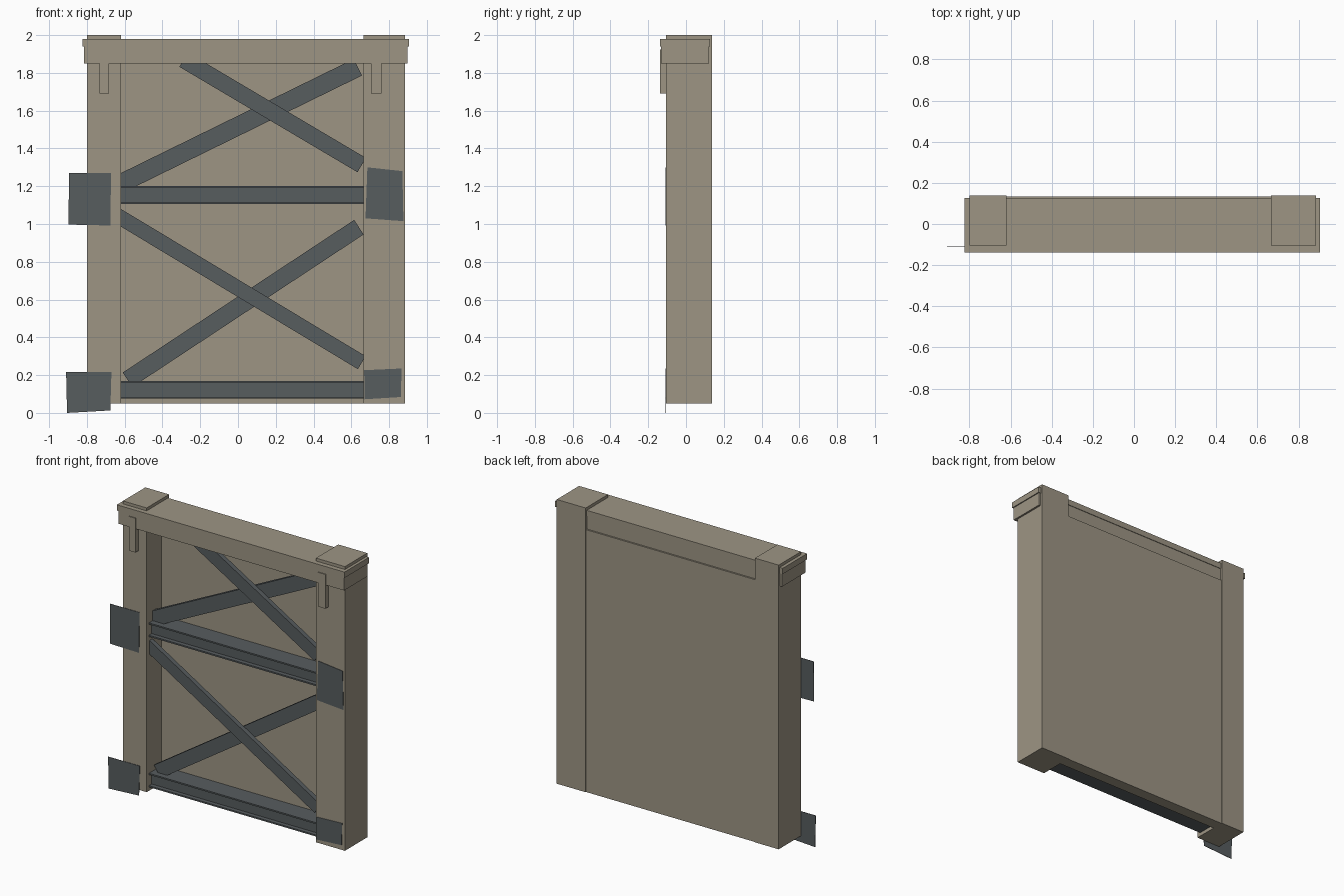
import bpy
import math

cube = bpy.data.objects.get("Cube")
if cube:
    bpy.data.objects.remove(cube, do_unlink=True)


def make_material(name, rgb):
    mat = bpy.data.materials.new(name)
    mat.use_nodes = True
    mat.diffuse_color = (*rgb, 1)
    bsdf = mat.node_tree.nodes["Principled BSDF"]
    bsdf.inputs["Base Color"].default_value = (*rgb, 1)
    bsdf.inputs["Roughness"].default_value = 0.8
    return mat


stone = make_material("warm_stone", (0.337, 0.30, 0.231))
steel = make_material("dark_steel", (0.095, 0.109, 0.114))


def prism(name, outline, y0, y1, mat):
    """Extrude an outline in x, z (clockwise seen from the front) from y0 back to y1."""
    n = len(outline)
    verts = [(x, y, z) for y in (y0, y1) for x, z in outline]
    faces = [tuple(reversed(range(n))), tuple(range(n, 2 * n))]
    faces += [(i, (i + 1) % n, (i + 1) % n + n, i + n) for i in range(n)]
    mesh = bpy.data.meshes.new(name)
    mesh.from_pydata(verts, [], faces)
    mesh.materials.append(mat)
    obj = bpy.data.objects.new(name, mesh)
    bpy.context.collection.objects.link(obj)
    return obj


def box(name, x, y, z, mat):
    outline = [(x[0], z[0]), (x[0], z[1]), (x[1], z[1]), (x[1], z[0])]
    return prism(name, outline, y[0], y[1], mat)


def brace(name, start, end, width, y, mat):
    """Flat bar between two points in the x, z plane."""
    dx, dz = end[0] - start[0], end[1] - start[1]
    length = math.hypot(dx, dz)
    nx, nz = -dz / length * width / 2, dx / length * width / 2
    outline = [(start[0] - nx, start[1] - nz), (start[0] + nx, start[1] + nz),
               (end[0] + nx, end[1] + nz), (end[0] - nx, end[1] - nz)]
    return prism(name, outline, y[0], y[1], mat)


# Side posts and the wall panel between them
INNER = (-0.62, 0.665)
box("right_post", (-0.80, INNER[0]), (-0.105, 0.138), (0.05, 2.0), stone)
box("left_post", (INNER[1], 0.885), (-0.105, 0.138), (0.05, 2.0), stone)
box("back_panel", INNER, (0.055, 0.134), (0.05, 1.85), stone)

# Top lintel with a slightly wider slab
box("lintel", (-0.815, 0.898), (-0.132, 0.123), (1.85, 1.94), stone)
box("lintel_slab", (-0.823, 0.905), (-0.138, 0.127), (1.94, 1.98), stone)

# Small hanging brackets under the slab
for name, x in (("right_bracket", (-0.732, -0.682)), ("left_bracket", (0.704, 0.76))):
    box(name, x, (-0.138, -0.1), (1.69, 1.925), stone)

# Horizontal flanged beams
for name, z in (("lower_beam", 0.075), ("middle_beam", 1.107)):
    top = z + 0.095
    box(name + "_web", INNER, (-0.05, 0.055), (z + 0.01, top - 0.01), steel)
    box(name + "_bottom_flange", INNER, (-0.08, 0.055), (z, z + 0.01), steel)
    box(name + "_top_flange", INNER, (-0.08, 0.055), (top - 0.01, top), steel)

# Crossed diagonal braces, falling ones in front
FRONT, REAR = (-0.075, -0.042), (-0.04, -0.007)
brace("lower_falling_brace", (-0.64, 1.045), (0.655, 0.266), 0.08, FRONT, steel)
brace("lower_rising_brace", (-0.585, 0.175), (0.64, 0.983), 0.092, REAR, steel)
brace("upper_falling_brace", (-0.288, 1.87), (0.655, 1.312), 0.088, FRONT, steel)
brace("upper_rising_brace", (-0.63, 1.21), (0.635, 1.83), 0.098, REAR, steel)

# Thin, slightly crooked gusset plates on the front
plates = {
    "upper_right_plate": [(-0.897, 0.997), (-0.895, 1.27), (-0.672, 1.27), (-0.676, 0.992)],
    "lower_right_plate": [(-0.905, 0.0), (-0.91, 0.217), (-0.67, 0.217), (-0.676, 0.013)],
    "upper_left_plate": [(0.675, 1.03), (0.685, 1.30), (0.87, 1.28), (0.876, 1.015)],
    "lower_left_plate": [(0.67, 0.072), (0.668, 0.226), (0.866, 0.235), (0.862, 0.084)],
}
for name, outline in plates.items():
    prism(name, outline, -0.109, -0.106, steel)
